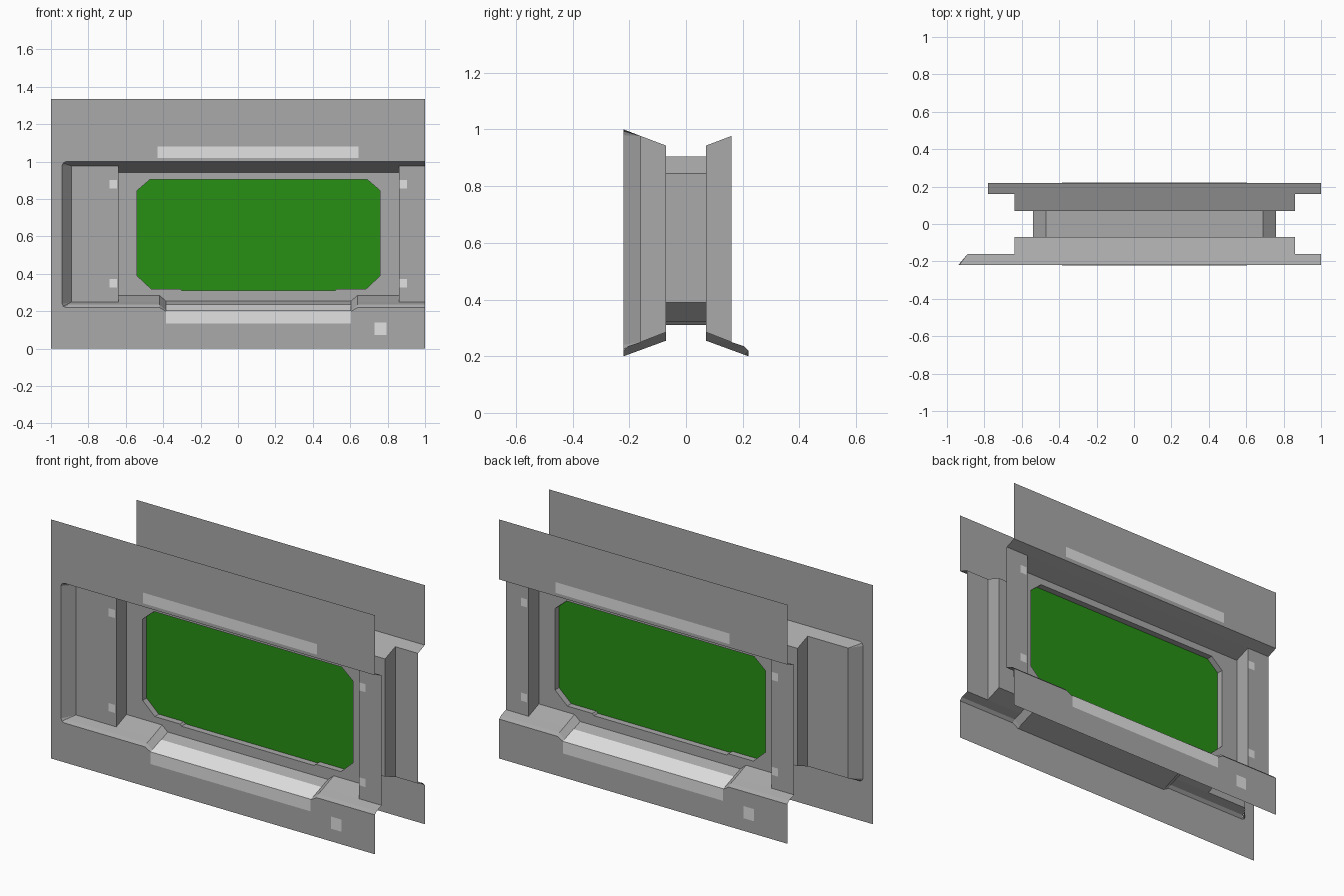
import bpy, bmesh
from mathutils import Vector, Matrix

cube = bpy.data.objects.get("Cube")
if cube:
    bpy.data.objects.remove(cube, do_unlink=True)


def material(name, rgb):
    m = bpy.data.materials.new(name)
    m.use_nodes = True
    m.diffuse_color = (*rgb, 1)
    m.node_tree.nodes["Principled BSDF"].inputs["Base Color"].default_value = (*rgb, 1)
    return m


GREY = material("wall grey", (0.4, 0.4, 0.4))
PALE = material("pale grey", (0.76, 0.76, 0.76))
GREEN = material("green glass", (0.02, 0.28, 0.007))

MID = 0.11                       # x of the window axis
WALL, LEDGE, FRAME, PANE = -0.22, -0.16, -0.07, -0.035   # depth layers
JAMB_L, JAMB_R = -0.64, 0.86
VIEWER = Vector((MID, -1, 0.6))  # faces are turned towards this point
TURN = Matrix.Translation((MID, 0, 0)) @ Matrix.Rotation(3.14159265, 4, 'Z') @ Matrix.Translation((-MID, 0, 0))


def finish(bm, name, mat, back):
    """Orient the faces; for the back side, trim and turn half round."""
    bm.normal_update()
    for f in bm.faces:
        if f.normal.dot(VIEWER - f.calc_center_median()) < 0:
            f.normal_flip()
    if back:
        bmesh.ops.triangulate(bm, faces=bm.faces[:])
        bmesh.ops.bisect_plane(bm, geom=bm.verts[:] + bm.edges[:] + bm.faces[:],
                               plane_co=(-0.78, 0, 0), plane_no=(-1, 0, 0), clear_outer=True)
        bm.transform(TURN)
    if bm.faces:
        full = ("back_" if back else "front_") + name
        me = bpy.data.meshes.new(full)
        bm.to_mesh(me)
        me.materials.append(mat)
        bpy.context.collection.objects.link(bpy.data.objects.new(full, me))
    bm.free()


def sheet(name, faces, mat, back):
    """Flat polygons given as lists of points."""
    bm = bmesh.new()
    for pts in faces:
        bm.faces.new([bm.verts.new(p) for p in pts])
    bmesh.ops.remove_doubles(bm, verts=bm.verts[:], dist=1e-5)
    finish(bm, name, mat, back)


def strips(rows):
    """Quads joining neighbouring rows of points."""
    return [[a[i], a[i + 1], b[i + 1], b[i]]
            for a, b in zip(rows, rows[1:]) for i in range(len(a) - 1)]


def rect(x0, x1, z0, z1, y):
    return [(x0, y, z0), (x1, y, z0), (x1, y, z1), (x0, y, z1)]


def at(y, pts):
    return [(x, y, z) for x, z in pts]


# Shared outlines in x, z
HOLE = [(-0.54, 0.39), (-0.465, 0.32), (-0.31, 0.32), (-0.30, 0.31), (0.52, 0.31), (0.53, 0.32),
        (0.685, 0.32), (0.76, 0.39), (0.76, 0.845), (0.69, 0.905), (-0.47, 0.905), (-0.54, 0.845)]
DIP = [(0.64, 0), (0.605, 1), (-0.385, 1), (-0.42, 0)]     # lowered middle of the sill
CORNER = [(-0.92, 0.22), (-0.934, 0.226), (-0.94, 0.24), (-0.94, 0.98), (-0.934, 0.994), (-0.92, 1.0)]

# Sill and header profiles in y, z
SILL = [(WALL, 0.22), (-0.205, 0.235), (LEDGE, 0.25), (FRAME, 0.285)]
SILL_LOW = [(WALL, 0.2), (-0.205, 0.2055), (LEDGE, 0.222), (FRAME, 0.255)]
HEADER = [(WALL, 1.0), (LEDGE, 0.977), (FRAME, 0.943)]


def dipped(high, low):
    return [(x, low if d else high) for x, d in DIP]


def swept(stations):
    """Join profiles along x; the inner part only spans between the jambs."""
    rows = [[((x + (y - WALL) / 2) if x == -0.92 else x, y, z) for y, z in prof] for x, prof in stations]
    return [q for q in strips(rows)
            if max(p[1] for p in q) <= LEDGE or
            (min(p[0] for p in q) >= JAMB_L and max(p[0] for p in q) <= JAMB_R)]


for back in (False, True):
    # Outer wall with the wide recess opening
    wall = [(-1, 0), (1, 0), (1, 0.22)] + dipped(0.22, 0.2) + CORNER + [(1, 1.0), (1, 1.335), (-1, 1.335)]
    sheet("wall", [at(WALL, wall)], GREY, back)

    # Sill with lowered middle, and sloping header
    sheet("sill", swept([(-0.92, SILL), (JAMB_L, SILL)] +
                        [(x, SILL_LOW if d else SILL) for x, d in reversed(DIP)] +
                        [(JAMB_R, SILL), (1, SILL)]), GREY, back)
    sheet("header", swept([(x, HEADER) for x in (-0.92, JAMB_L, JAMB_R, 1)]), GREY, back)

    # Slanted end of the recess with rounded corners
    inner = [(-0.89, 0.25 if z < 0.5 else 0.977) for x, z in CORNER]
    bm = bmesh.new()
    for q in strips([at(WALL, CORNER), at(LEDGE, inner)]):
        pts = [p for i, p in enumerate(q) if p not in q[:i]]
        bm.faces.new([bm.verts.new(p) for p in pts])
    finish(bm, "recess_end", GREY, back)

    # Side ledges and jambs
    sheet("ledges", [rect(-0.89, JAMB_L, 0.25, 0.977, LEDGE),
                     rect(JAMB_R, 1, 0.25, 0.977, LEDGE)], GREY, back)
    sheet("jambs", [[(x, LEDGE, 0.25), (x, FRAME, 0.285), (x, FRAME, 0.943), (x, LEDGE, 0.977)]
                    for x in (JAMB_L, JAMB_R)], GREY, back)

    # Window frame face around the cut-cornered hole
    outer = [(JAMB_L, 0.943), (JAMB_R, 0.943), (JAMB_R, 0.285)] + dipped(0.285, 0.255) + [(JAMB_L, 0.285)]
    bm = bmesh.new()
    for loop in (outer, HOLE):
        vs = [bm.verts.new(p) for p in at(FRAME, loop)]
        for a, b in zip(vs, vs[1:] + vs[:1]):
            bm.edges.new((a, b))
    bmesh.ops.triangle_fill(bm, use_beauty=True, edges=bm.edges[:], normal=(0, -1, 0))
    finish(bm, "window_frame", GREY, back)

    # Reveal of the hole and the glass pane
    ring = HOLE + HOLE[:1]
    sheet("window_reveal", strips([at(FRAME, ring), at(0, ring)]), GREY, back)
    sheet("glass", [at(PANE, HOLE)], GREEN, back)

    # Pale plates: header strip, folded sill pad, small squares
    lift = 0.003
    sheet("header_strip", [rect(-0.43, 0.645, 1.02, 1.08, WALL - lift)], PALE, back)
    pad = [(WALL - lift, 0.135), (WALL - lift, 0.203), (-0.13, 0.236)]
    sheet("sill_pad", strips([[(x, y, z) for y, z in pad] for x in (-0.385, 0.605)]), PALE, back)
    sheet("ledge_squares", [rect(x, x + 0.04, z, z + 0.045, LEDGE - lift)
                            for x in (-0.687, 0.863) for z in (0.327, 0.857)], PALE, back)
    sheet("wall_square", [rect(0.73, 0.795, 0.072, 0.14, WALL - lift)], PALE, back)
